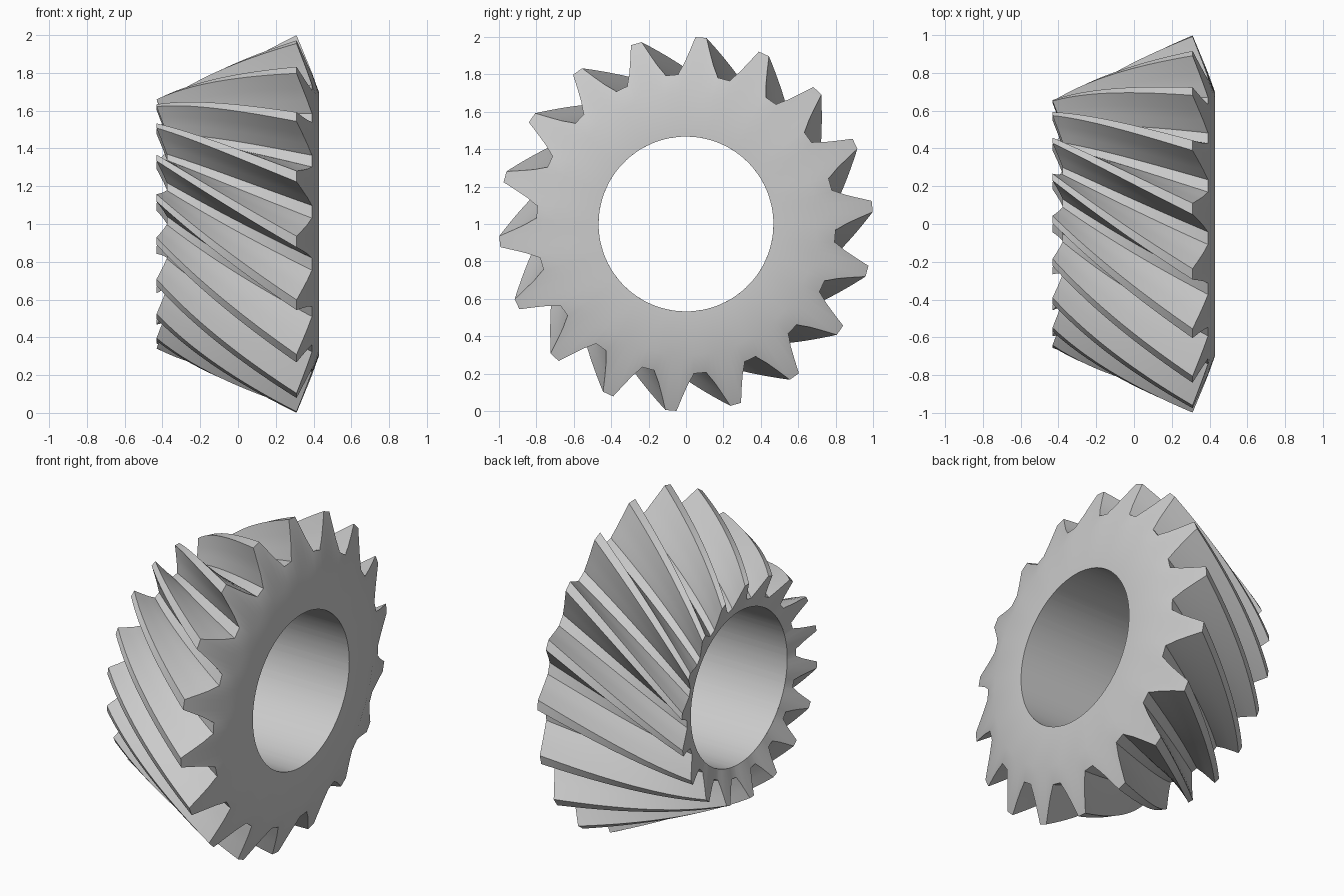
import bpy, bmesh, math

if "Cube" in bpy.data.objects:
    bpy.data.objects.remove(bpy.data.objects["Cube"])

TEETH, STEPS = 18, 16
TWIST = math.radians(37.5)    # turn of each tooth from small to large end
PHASE = math.radians(85.4)    # angle of the first tooth tip at the large end
APEX, SMALL = -1.87, 0.66     # cone apex on the x axis, small end scale
TIP, ROOT, HUB = (0.31, 1.0), (0.392, 0.80), (0.428, 0.70)
BORE = 0.467
SPIRAL = 0.476                # offset of the tooth line from the apex on the unrolled cone

# one tooth: (degrees from its centre, depth from tip 0 to root 1)
half = [(2.4, 1.0), (2.9, 0.93), (4.8, 0.7), (6.5, 0.4), (8.3, 0.0)]
tooth = [(a - 10, d) for a, d in half] + [(10 - a, d) for a, d in half[::-1]]
outline = [(PHASE + math.radians(20 * k + a), d) for k in range(TEETH) for a, d in tooth]

bm = bmesh.new()


def spiral_turn(s):
    """Turn at scale s of a tooth line that is straight on the unrolled cone."""
    start = math.asin(SPIRAL)
    full = math.asin(SPIRAL / SMALL) - start
    return -TWIST * (math.asin(SPIRAL / s) - start) / full


def ring(place):
    """Ring of vertices; place(depth) gives x and radius, plus a turn."""
    verts = []
    for ang, d in outline:
        x, r, turn = place(d)
        verts.append(bm.verts.new((x, r * math.cos(ang + turn), 1 + r * math.sin(ang + turn))))
    return verts


def toothed(t):
    """Toothed section scaled toward the cone apex, t from 0 small to 1 large."""
    s = SMALL + (1 - SMALL) * t

    def place(d):
        x = TIP[0] + (ROOT[0] - TIP[0]) * d
        r = TIP[1] + (ROOT[1] - TIP[1]) * d
        return APEX + (x - APEX) * s, r * s, spiral_turn(s)
    return ring(place)


# bore edge, small end cone, spiral teeth, large end cone, flat hub face, bore
rings = [ring(lambda d: (-0.36, BORE, -TWIST))]
rings += [toothed(i / STEPS) for i in range(STEPS + 1)]
rings.append(ring(lambda d: (HUB[0], HUB[1], 0)))
rings.append(ring(lambda d: (HUB[0], BORE, 0)))
# back to the first ring through the bore
rings.append(ring(lambda d: (-0.36, BORE, -TWIST)))

n = len(outline)
for a, b in zip(rings[:-2], rings[1:-1]):
    for i in range(n):
        j = (i + 1) % n
        bm.faces.new((a[i], a[j], b[j], b[i]))

# bore wall: the small end edge is 37.5 degrees behind, so use an unturned copy
wall = ring(lambda d: (-0.36, BORE, 0))
for i in range(n):
    j = (i + 1) % n
    bm.faces.new((rings[-2][i], rings[-2][j], wall[j], wall[i]))
bmesh.ops.delete(bm, geom=rings[-1], context='VERTS')
bmesh.ops.recalc_face_normals(bm, faces=bm.faces)

mesh = bpy.data.meshes.new("bevel_gear")
bm.to_mesh(mesh)
bm.free()
gear = bpy.data.objects.new("bevel_gear", mesh)
bpy.context.collection.objects.link(gear)

steel = bpy.data.materials.new("light grey metal")
steel.diffuse_color = (0.6, 0.6, 0.6, 1)
steel.use_nodes = True
steel.node_tree.nodes["Principled BSDF"].inputs["Base Color"].default_value = steel.diffuse_color
mesh.materials.append(steel)

# smooth shading with crisp tooth edges
bpy.context.view_layer.objects.active = gear
gear.select_set(True)
bpy.ops.object.shade_smooth_by_angle(angle=math.radians(25))
